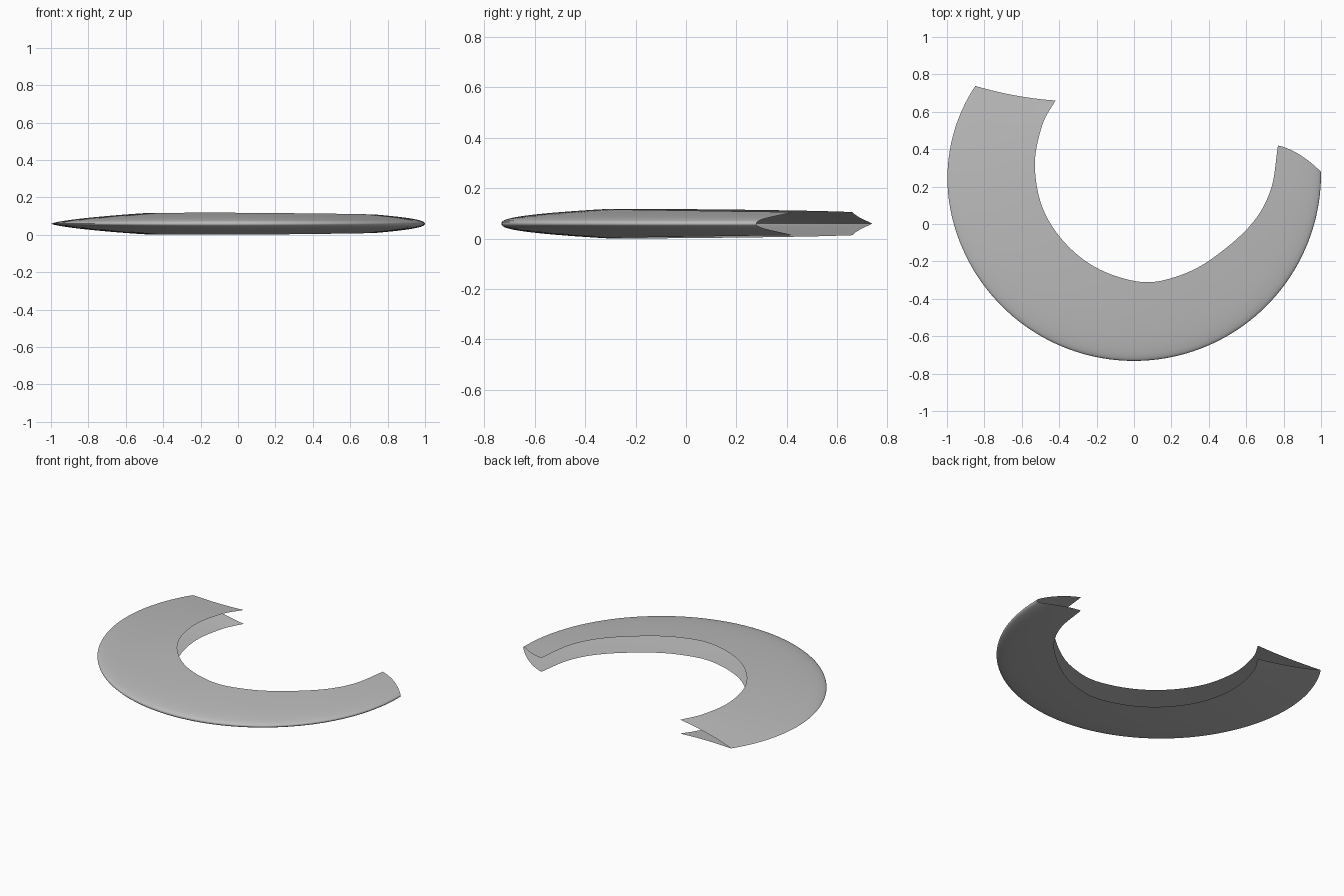
import bpy
import bmesh
import math
from mathutils import Vector

cube = bpy.data.objects.get("Cube")
if cube:
    bpy.data.objects.remove(cube)

ALONG, ACROSS = 96, 18
MID_Z = 0.059


def spline(keys, u):
    """Smooth curve through evenly spaced keys, u from 0 to 1."""
    s = u * (len(keys) - 1)
    i = min(int(s), len(keys) - 2)
    t = s - i
    b, c = keys[i], keys[i + 1]
    a = keys[i - 1] if i > 0 else b * 2 - c
    d = keys[i + 2] if i + 2 < len(keys) else c * 2 - b
    return (b * 2 + (c - a) * t + (a * 2 - b * 5 + c * 4 - d) * t**2
            + (b * 3 - a - c * 3 + d) * t**3) * 0.5


# Open inner edge, from the left-hand end round the front to the other end
inner = [Vector(p) for p in (
    (-0.42, 0.66), (-0.49, 0.53), (-0.53, 0.32), (-0.49, 0.09),
    (-0.37, -0.10), (-0.19, -0.24), (0.04, -0.31), (0.23, -0.28),
    (0.41, -0.19), (0.62, -0.01), (0.73, 0.18), (0.77, 0.42))]
# Half height at the inner edge, and how blunt the rim is, along the sweep
height = [0.046, 0.056, 0.0588, 0.054, 0.046]
bluntness = [0.88, 0.52, 0.40, 0.42, 0.45]


def outer(u):
    angle = math.radians(151 + 209.6 * u)
    radius = 1 - 0.03 * max(0, 1 - 5 * u) ** 2
    return Vector((radius * math.cos(angle), 0.268 + radius * math.sin(angle)))


# Upper and lower sheets share the outer rim and are open inside
bm = bmesh.new()
rows = []
for i in range(ALONG + 1):
    u = i / ALONG
    rim, lip = outer(u), spline(inner, u)
    row = []
    for j in range(-ACROSS, ACROSS + 1):
        v = (abs(j) / ACROSS) ** 2
        p = rim.lerp(lip, v)
        p.y += 4 * v * (1 - v) * (0.034 * u - 0.012)
        rise = spline(height, u) * v ** spline(bluntness, u)
        row.append(bm.verts.new((p.x, p.y, MID_Z + math.copysign(rise, j))))
    rows.append(row)
for r, s in zip(rows, rows[1:]):
    for j in range(2 * ACROSS):
        bm.faces.new((r[j], s[j], s[j + 1], r[j + 1]))
bm.normal_update()
# Upper sheet faces up
if max(bm.faces, key=lambda f: f.calc_center_median().z).normal.z < 0:
    bmesh.ops.reverse_faces(bm, faces=bm.faces[:])

mesh = bpy.data.meshes.new("curved_shell")
bm.to_mesh(mesh)
bm.free()
shell = bpy.data.objects.new("curved_shell", mesh)
bpy.context.collection.objects.link(shell)

grey = bpy.data.materials.new("light_grey")
grey.use_nodes = True
colour = (0.5, 0.5, 0.5, 1)
grey.diffuse_color = colour
for node in grey.node_tree.nodes:
    if node.type == 'BSDF_PRINCIPLED':
        node.inputs["Base Color"].default_value = colour
mesh.materials.append(grey)

bpy.ops.object.select_all(action='DESELECT')
shell.select_set(True)
bpy.context.view_layer.objects.active = shell
bpy.ops.object.shade_smooth_by_angle(angle=math.radians(40))
